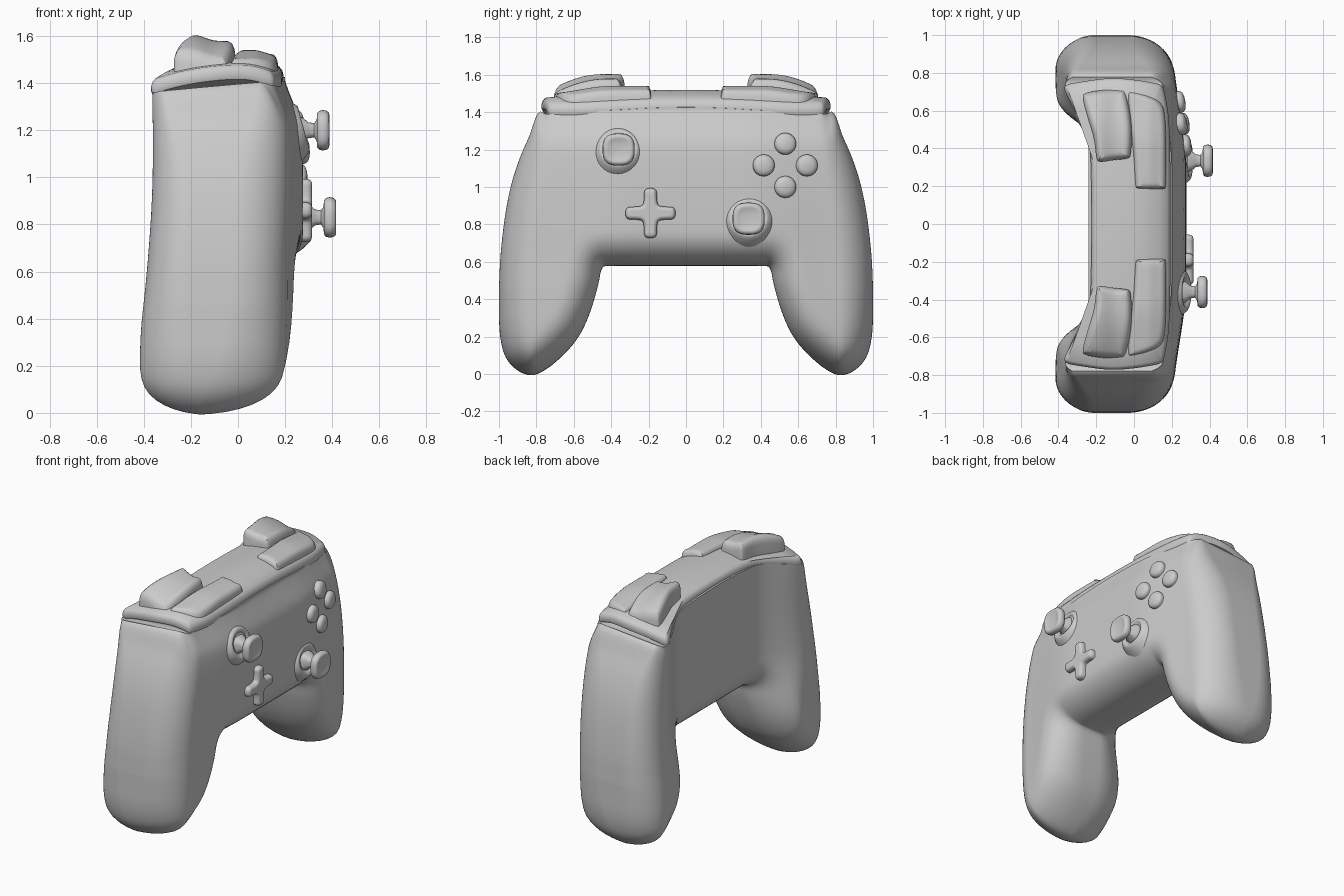
import bpy, bmesh, math
from mathutils import Vector, Matrix

if "Cube" in bpy.data.objects:
    bpy.data.objects.remove(bpy.data.objects["Cube"])


def chaikin(pts, n=3, closed=False):
    """Corner-cutting smoothing of a 2D polyline."""
    for _ in range(n):
        out = [] if closed else [pts[0]]
        for i in range(len(pts) - (0 if closed else 1)):
            a, b = pts[i], pts[(i + 1) % len(pts)]
            for k in (0.25, 0.75):
                out.append((a[0] + (b[0] - a[0]) * k, a[1] + (b[1] - a[1]) * k))
        pts = out if closed else out + [pts[-1]]
    return pts


def tab(pts, n=3):
    """Smoothed lookup table as a function."""
    p = chaikin(pts, n)

    def f(v):
        if v <= p[0][0]:
            return p[0][1]
        for a, b in zip(p, p[1:]):
            if v <= b[0]:
                return a[1] + (b[1] - a[1]) * (v - a[0]) / max(b[0] - a[0], 1e-9)
        return p[-1][1]
    return f


def smooth(a, b, v):
    t = min(1, max(0, (v - a) / (b - a)))
    return t * t * (3 - 2 * t)


def skin(name, rings, matrix=None, caps=(True, True), mirror=False, angle=45):
    """Skin a stack of equal closed rings."""
    bm = bmesh.new()
    vs = [[bm.verts.new(p) for p in r] for r in rings]
    n = len(rings[0])
    for a, b in zip(vs, vs[1:]):
        for i in range(n):
            bm.faces.new((a[i], a[(i + 1) % n], b[(i + 1) % n], b[i]))
    if caps[0]:
        bm.faces.new(vs[0])
    if caps[1]:
        bm.faces.new(vs[-1])
    bmesh.ops.recalc_face_normals(bm, faces=bm.faces)
    me = bpy.data.meshes.new(name)
    bm.to_mesh(me)
    bm.free()
    ob = bpy.data.objects.new(name, me)
    bpy.context.collection.objects.link(ob)
    if matrix:
        ob.matrix_world = matrix
    bpy.ops.object.select_all(action='DESELECT')
    ob.select_set(True)
    bpy.context.view_layer.objects.active = ob
    bpy.ops.object.shade_smooth_by_angle(angle=math.radians(angle))
    if mirror:
        m = ob.modifiers.new("mirror", 'MIRROR')
        m.use_axis = (False, True, False)
        m.merge_threshold = 0.0005
    return ob


def pad(name, outline, rim, top, **kw):
    """Raised pad: outline inset by rim steps, top follows a height function."""
    n = len(outline)
    area = sum(outline[i - 1][0] * outline[i][1] - outline[i][0] * outline[i - 1][1] for i in range(n))
    sg = 1 if area > 0 else -1
    cx, cy = (sum(p[k] for p in outline) / n for k in (0, 1))

    def inset(d):
        res = []
        for i in range(n):
            a, b = outline[i - 1], outline[(i + 1) % n]
            t = Vector((b[0] - a[0], b[1] - a[1])).normalized()
            res.append((outline[i][0] - sg * t.y * d, outline[i][1] + sg * t.x * d))
        return res
    rings = [[(x, y, top(x, y) + h) for x, y in inset(d)] for d, h in rim]
    last = inset(rim[-1][0])
    for s in (0.85, 0.65, 0.45, 0.25, 0.04):
        q = [(cx + (x - cx) * s, cy + (y - cy) * s) for x, y in last]
        rings.append([(x, y, top(x, y) + rim[-1][1]) for x, y in q])
    return skin(name, rings, **kw)


def lathe(name, profile, matrix, power=2.0, n=40):
    """Turned part; power above 2 gives a squarish section."""
    def pt(r, h, a):
        c, s = math.cos(a), math.sin(a)
        e = 2 / power
        return (r * math.copysign(abs(c) ** e, c), r * math.copysign(abs(s) ** e, s), h)
    return skin(name, [[pt(r, h, math.tau * i / n) for i in range(n)] for r, h in profile], matrix)


def facing(loc, normal):
    return Matrix.Translation(loc) @ Vector(normal).to_track_quat('Z', 'Y').to_matrix().to_4x4()


# Body shape: half outline seen from the face, plus depth tables over height
bottom = chaikin([(0, .578), (.25, .578), (.41, .578), (.452, .575), (.468, .475), (.52, .30), (.59, .165),
                  (.73, .03), (.84, -.022), (.96, .06), (.999, .2), (1, .41)])
upper = chaikin([(0, 1.45), (.6, 1.43), (.74, 1.415), (.77, 1.405), (.787, 1.37), (.835, 1.28), (.905, 1.12),
                 (.957, .93), (.992, .66), (1, .46)])
top_z = tab(upper, 0)
front_z = tab([(0, .235), (.2, .262), (.4, .272), (.6, .272), (.8, .277), (1, .277), (1.2, .27), (1.32, .247), (1.43, .2)])
back_z = tab([(0, -.41), (.3, -.42), (.6, -.385), (1, -.358), (1.4, -.368)])
round_front = tab([(0, .34), (.3, .26), (.6, .22), (1.1, .22), (1.42, .05)])
round_back = tab([(0, .27), (.3, .22), (.6, .17), (1.1, .15), (1.42, .03)])
round_edge = tab([(0, .17), (.5, .19), (1.1, .17), (1.42, .05)])


def front_x(y, z):
    return front_z(z) - .07 * smooth(.3, .95, abs(y))


def back_x(y, z):
    k = smooth(.3, .8, z)
    s = smooth(.28 + .1 * k, .66 + .1 * k, abs(y))
    return -.24 + (back_z(z) + .24) * s


def plate_top(x, y):
    return 1.52 - (1.6 if x > 0 else .5) * x * x - .075 * y * y


def lift(x, y, z, z1):
    """Bends the upper rim of the body to the arched top plate."""
    rim = plate_top(x, y) - .03 - .025 * (y / .77) ** 2
    return z + (rim - z1) * smooth(1.2, z1, z) * (1 - smooth(.768, .84, y)) if z1 > 1.2 else z


edge = bottom + [p for p in reversed(upper) if p[0] > .768]


def edge_distance(y, z):
    best = 9
    for (ay, az), (by, bz) in zip(edge, edge[1:]):
        dy, dz = by - ay, bz - az
        t = min(1, max(0, ((y - ay) * dy + (z - az) * dz) / max(dy * dy + dz * dz, 1e-12)))
        best = min(best, (ay + dy * t - y) ** 2 + (az + dz * t - z) ** 2)
    return math.sqrt(best)


# Columns follow the lower outline by arc length
cols, step = [bottom[0]], .022
for a, b in zip(bottom, bottom[1:]):
    k = max(1, math.ceil(math.dist(a, b) / step))
    cols += [(a[0] + (b[0] - a[0]) * i / k, a[1] + (b[1] - a[1]) * i / k) for i in range(1, k + 1)]
rings, m = [], 36
for y, z0 in cols:
    z1, fr, bk = top_z(y), [], []
    for j in range(m + 1):
        z = z0 + (z1 - z0) * (1 - math.cos(math.pi * j / m)) / 2
        q = 1 - min(1, edge_distance(y, z) / round_edge(z))
        drop = 1 - math.sqrt(max(0, 1 - q * q))
        xf, xb = front_x(y, z) - round_front(z) * drop, back_x(y, z) + round_back(z) * drop
        fr.append((xf, y, lift(xf, y, z, z1)))
        bk.append((xb, y, lift(xb, y, z, z1)))
    rings.append(fr + bk[::-1])
skin("body", rings, caps=(False, True), mirror=True, angle=50)

# Top plate
half = [(.194, 0), (.193, .3), (.187, .55), (.17, .66), (.157, .72), (.14, .742), (0, .765), (-.13, .775),
        (-.3, .75), (-.36, .738), (-.372, .715), (-.35, .67), (-.3, .575), (-.245, .46), (-.227, .36), (-.225, 0)]
plate = half + [(x, -y) for x, y in reversed(half[1:-1])]
pad("top_plate", chaikin(plate, 2, True), [(.014, -.064), (.004, -.06), (0, -.05), (0, -.025), (.006, -.01), (.018, 0)],
    plate_top)


# Triggers and bumpers, mirrored left to right
def trigger_top(x, y):
    return 1.607 - .028 * smooth(-.2, -.08, x) - .075 * (max(0, y - .42) / .28) ** 2


def bumper_top(x, y):
    return 1.54 - .04 * smooth(.4, .74, y) - .02 * smooth(.07, .16, x)


trigger = [(-.275, .67), (-.265, .695), (-.16, .71), (-.055, .715), (-.04, .69), (-.01, .53), (-.015, .36),
           (-.035, .345), (-.1, .34), (-.185, .325), (-.2, .345), (-.21, .45), (-.245, .56)]
bumper = [(.01, .185), (.09, .185), (.16, .185), (.17, .195), (.17, .38), (.167, .56), (.15, .645), (.06, .685),
          (-.02, .705), (-.038, .69), (-.025, .55), (-.005, .4), (.005, .2)]
soft = [(0, -.14), (0, -.05), (.004, -.03), (.012, -.012), (.026, -.002), (.04, 0)]
pad("trigger", chaikin(trigger, 2, True), soft, trigger_top, mirror=True)
pad("bumper", chaikin(bumper, 2, True), [(d * .8, h * .8) for d, h in soft], bumper_top, mirror=True)

# Thumb sticks rising from soft sloped collars
collar = [(.15, -.05), (.135, -.018), (.118, .008), (.105, .024), (.095, .03), (.085, .029), (.075, .022),
          (.065, .013), (.05, .01), (.003, .01)]
stick = [(.06, -.15), (.055, -.115), (.034, -.09), (.03, -.065), (.045, -.054), (.072, -.052), (.082, -.044),
         (.086, -.028), (.083, -.012), (.075, -.002), (.065, 0), (.055, -.004), (.03, -.008), (.003, -.009)]
for side, y, z, tip, base, tilt in (("left", -.36, 1.2, .388, .25, .27), ("right", .335, .83, .417, .268, .16)):
    lathe(side + "_stick_collar", collar, facing((base, y, z), (1, 0, tilt)))
    lathe(side + "_stick", stick, facing((tip, y, z), (1, 0, 0)), power=2.8)

# Four round buttons lying on the face
button = [(.058, -.04), (.058, .012), (.054, .022), (.044, .03), (.028, .035), (.003, .037)]
for name, y, z in (("top", .53, 1.23), ("bottom", .53, 1.0), ("inner", .415, 1.115), ("outer", .645, 1.115)):
    e = .03
    normal = (1, (front_x(y - e, z) - front_x(y + e, z)) / (2 * e), (front_x(y, z - e) - front_x(y, z + e)) / (2 * e))
    lathe(name + "_button", button, facing((front_x(y, z), y, z), normal))

# Direction pad
w, l = .034, .134
arm = [(l, -w), (l, w), (.075, w), (w + .006, w + .006), (w, .075)]
cross = []
for i in range(4):
    c, s = round(math.cos(i * math.pi / 2)), round(math.sin(i * math.pi / 2))
    cross += [(x * c - y * s, x * s + y * c) for x, y in arm]
pad("direction_pad", chaikin(cross, 3, True), [(0, -.07), (0, -.022), (.003, -.012), (.009, -.004), (.018, 0)],
    lambda x, y: .042, matrix=facing((.272, -.19, .86), (1, 0, 0)))
